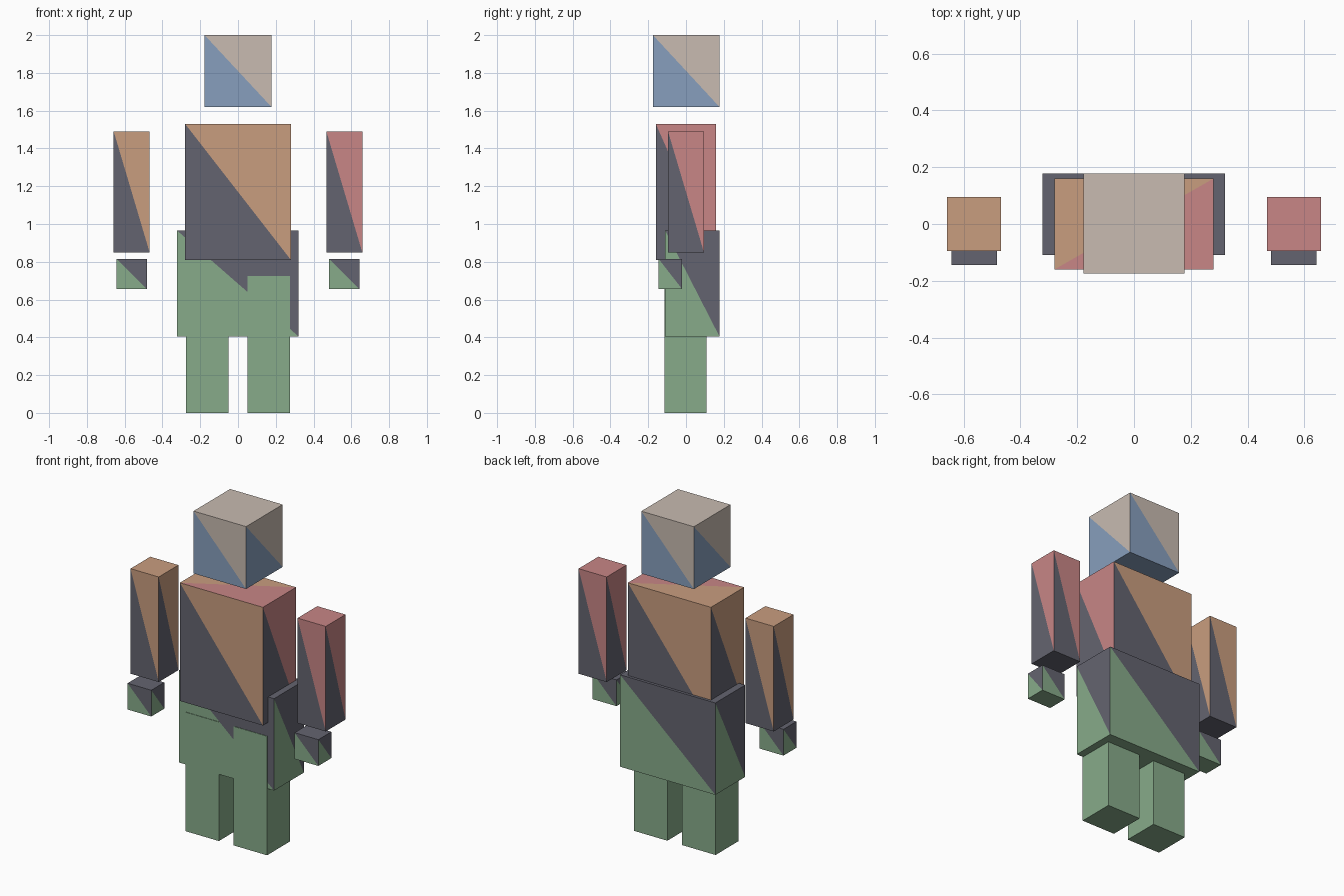
import bpy
import bmesh

cube = bpy.data.objects.get("Cube")
if cube:
    bpy.data.objects.remove(cube, do_unlink=True)


def material(name, *rgb):
    """Flat material from 8-bit display values."""
    linear = []
    for c in rgb:
        c /= 255
        linear.append(c / 12.92 if c < 0.04045 else ((c + 0.055) / 1.055) ** 2.4)
    colour = (*linear, 1)
    mat = bpy.data.materials.new(name)
    mat.use_nodes = True
    mat.diffuse_color = colour
    mat.node_tree.nodes["Principled BSDF"].inputs["Base Color"].default_value = colour
    return mat


beige = material("beige", 200, 187, 177)
blue = material("blue", 135, 159, 189)
orange = material("orange", 201, 157, 127)
red = material("red", 200, 134, 134)
slate = material("slate", 100, 100, 112)
green = material("green", 135, 171, 138)


def split_box(name, x, y, z, upper, lower, left_upper=None):
    """Box whose sides are cut from top left to bottom right into two colours.
    left_upper recolours the upper half of the +x side and half of the top."""
    left_upper = left_upper or upper
    mats = [upper, lower, left_upper]
    bm = bmesh.new()
    ring = [(x[0], y[0]), (x[1], y[0]), (x[1], y[1]), (x[0], y[1])]
    bottom = [bm.verts.new((*p, z[0])) for p in ring]
    top = [bm.verts.new((*p, z[1])) for p in ring]

    def face(verts, index):
        bm.faces.new(verts).material_index = index

    for i in range(4):
        j = (i + 1) % 4
        face((bottom[i], bottom[j], top[i]), 1)
        face((bottom[j], top[j], top[i]), 2 if i == 1 else 0)
    face(top[:3], 2)
    face((top[0], top[2], top[3]), 0)
    face(bottom[::-1], 1)

    mesh = bpy.data.meshes.new(name)
    bm.to_mesh(mesh)
    bm.free()
    for mat in mats:
        mesh.materials.append(mat)
    obj = bpy.data.objects.new(name, mesh)
    bpy.context.collection.objects.link(obj)
    return obj


# Head, torso and hips
split_box("head", (-0.177, 0.177), (-0.175, 0.177), (1.62, 2.0), beige, blue)
split_box("torso", (-0.28, 0.28), (-0.16, 0.16), (0.81, 1.53), orange, slate, red)
split_box("hips", (-0.322, 0.32), (-0.11, 0.177), (0.405, 0.965), slate, green)

# Limbs on both sides; the left is +x
for side, sign, sleeve in (("left", 1, red), ("right", -1, orange)):
    def span(inner, outer):
        return sorted((sign * inner, sign * outer))

    split_box(side + "_arm", span(0.468, 0.658), (-0.095, 0.095), (0.85, 1.49), sleeve, slate)
    split_box(side + "_hand", span(0.483, 0.643), (-0.145, -0.02), (0.655, 0.815), slate, green)
    split_box(side + "_leg", span(0.05, 0.275), (-0.113, 0.108), (0, 0.725), green, green)
